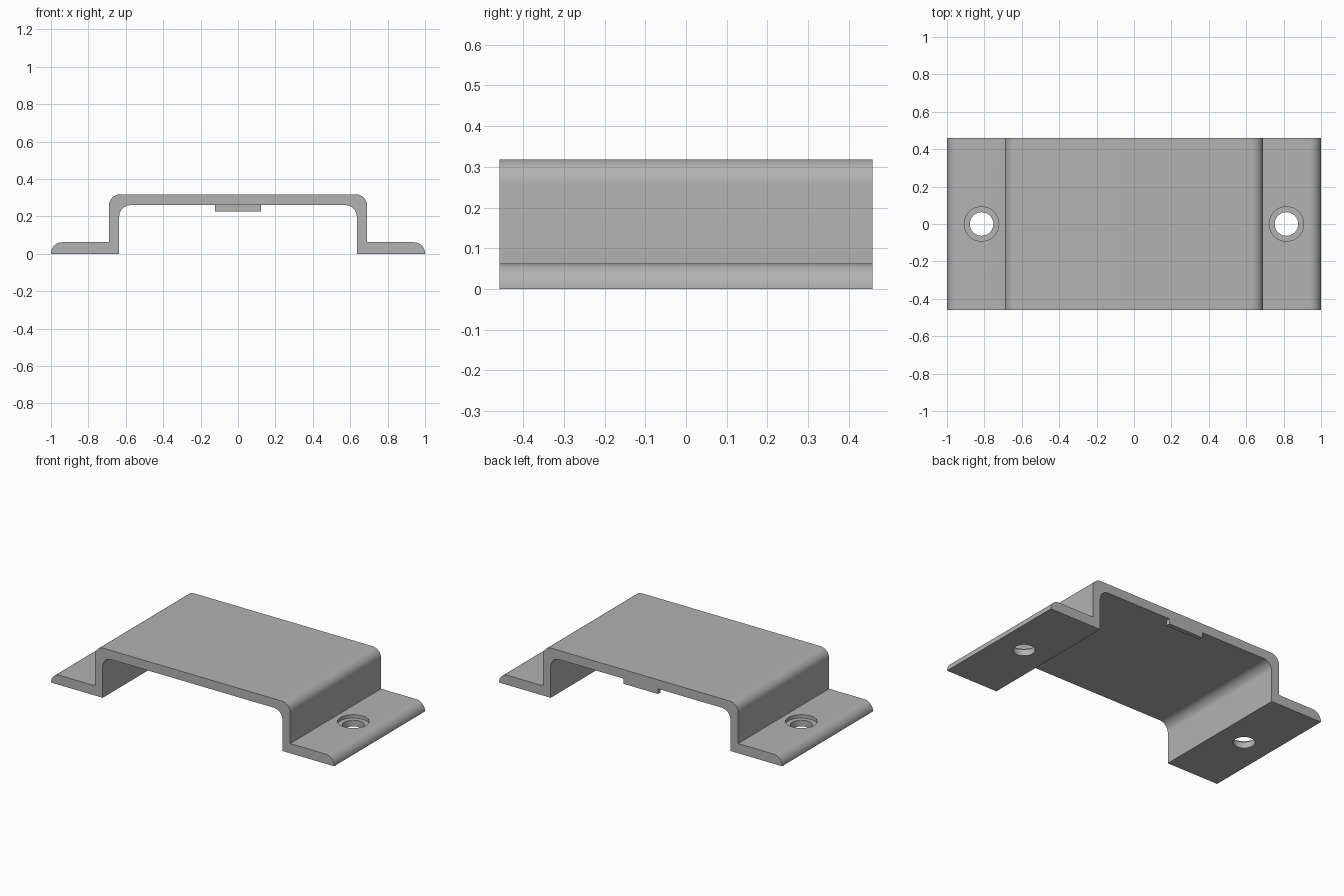
import bpy
import bmesh
import math

if "Cube" in bpy.data.objects:
    bpy.data.objects.remove(bpy.data.objects["Cube"])

DEPTH = 0.917        # front to back
HEIGHT = 0.318
FOOT = 0.062         # foot thickness
WALL_OUT, WALL_IN = 0.69, 0.635
CEILING = 0.26
BEND = 0.06
HOLE_X = 0.815

grey = bpy.data.materials.new("plain_grey")
grey.use_nodes = True
colour = (0.45, 0.45, 0.45, 1)
grey.diffuse_color = colour
grey.node_tree.nodes["Principled BSDF"].inputs["Base Color"].default_value = colour


def arc(cx, cz, r, start, end, steps=12):
    angles = [math.radians(start + (end - start) * i / steps) for i in range(steps + 1)]
    return [(cx + r * math.cos(a), cz + r * math.sin(a)) for a in angles]


def extrude_profile(name, points, y_front, y_back):
    bm = bmesh.new()
    face = bm.faces.new([bm.verts.new((x, y_front, z)) for x, z in points])
    grown = bmesh.ops.extrude_face_region(bm, geom=[face])["geom"]
    verts = [g for g in grown if isinstance(g, bmesh.types.BMVert)]
    bmesh.ops.translate(bm, verts=verts, vec=(0, y_back - y_front, 0))
    bmesh.ops.recalc_face_normals(bm, faces=bm.faces)
    mesh = bpy.data.meshes.new(name)
    bm.to_mesh(mesh)
    bm.free()
    mesh.materials.append(grey)
    obj = bpy.data.objects.new(name, mesh)
    bpy.context.collection.objects.link(obj)
    return obj


def drill(target, x, radius, z_low, z_high):
    bpy.ops.mesh.primitive_cylinder_add(
        vertices=48, radius=radius, depth=z_high - z_low,
        location=(x, 0, (z_low + z_high) / 2))
    cutter = bpy.context.object
    cutter.name = "hole_cutter"
    cutter.hide_render = True
    cutter.data.materials.append(grey)
    mod = target.modifiers.new("hole", "BOOLEAN")
    mod.operation = "DIFFERENCE"
    mod.solver = "EXACT"
    mod.object = cutter
    bpy.context.view_layer.objects.active = target
    bpy.ops.object.modifier_apply(modifier=mod.name)
    bpy.data.objects.remove(cutter)


# Bent bracket: right half of the section, then mirrored
half = arc(WALL_OUT - BEND, HEIGHT - BEND, BEND, 90, 0)
half += [(WALL_OUT, FOOT)]
half += arc(1 - BEND, FOOT - BEND, BEND, 90, 0)
half += [(1, 0), (WALL_IN, 0)]
half += arc(WALL_IN - BEND, CEILING - BEND, BEND, 0, 90)
section = half + [(-x, z) for x, z in reversed(half)]
bracket = extrude_profile("bracket", section, -DEPTH / 2, DEPTH / 2)

# Counterbored screw holes in both feet
for side in (-1, 1):
    drill(bracket, side * HOLE_X, 0.063, -0.1, 0.2)
    drill(bracket, side * HOLE_X, 0.092, FOOT - 0.022, 0.2)

# Small tab under the rear edge
tab_section = [(-0.122, 0.227), (0.122, 0.227), (0.122, CEILING), (-0.122, CEILING)]
tab = extrude_profile("rear_tab", tab_section, DEPTH / 2 - 0.028, DEPTH / 2)

bpy.ops.object.select_all(action="DESELECT")
bracket.select_set(True)
bpy.context.view_layer.objects.active = bracket
bpy.ops.object.shade_smooth_by_angle(angle=math.radians(30))
